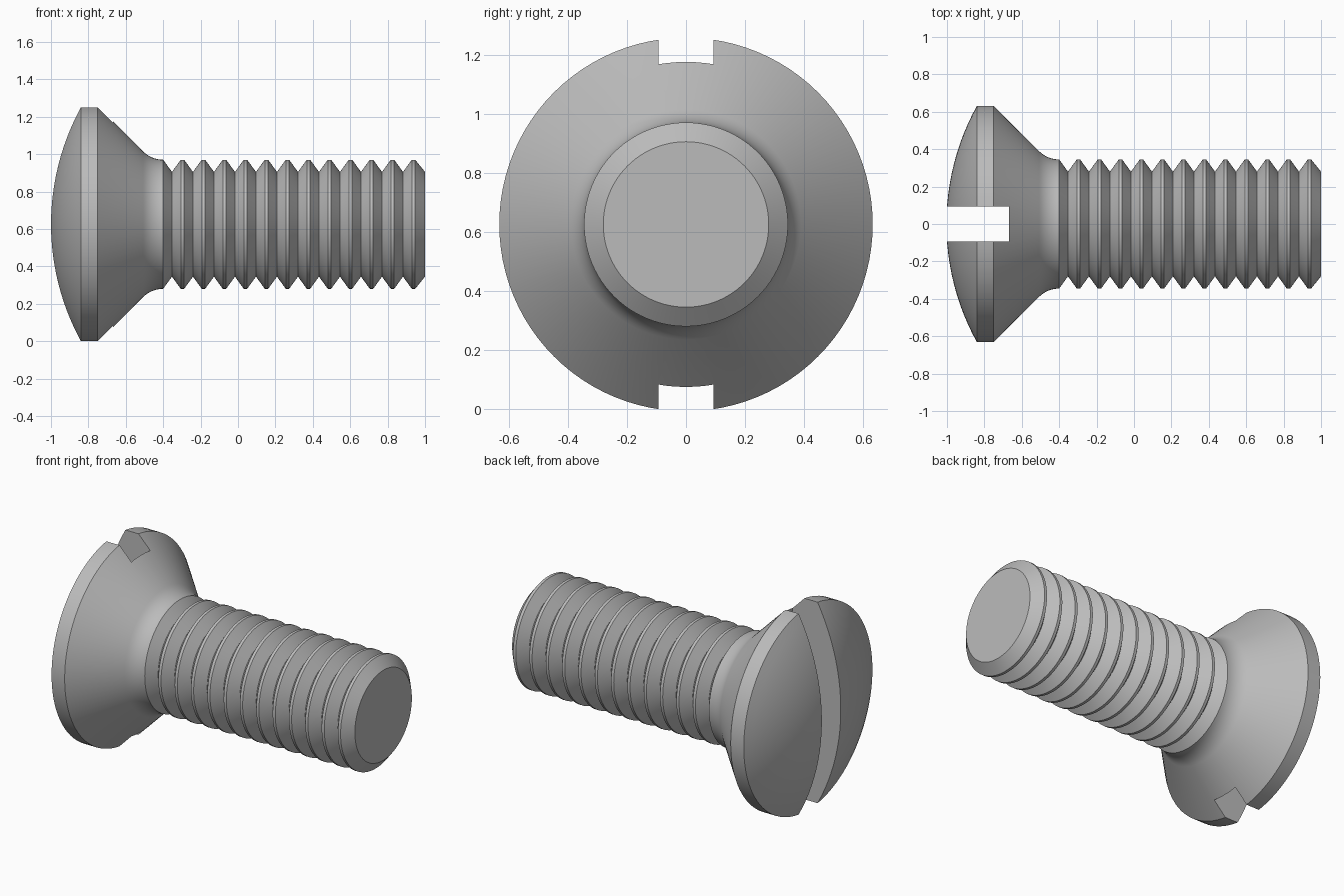
import bpy, bmesh
from math import sin, cos, pi, sqrt, asin, radians
from mathutils import Vector, Matrix

old = bpy.data.objects.get("Cube")
if old:
    bpy.data.objects.remove(old)

AXIS_Z = 0.625        # height of the screw axis
HEAD_R = 0.632
CREST_R, ROOT_R = 0.345, 0.28
SEGMENTS = 96

steel = bpy.data.materials.new("grey steel")
steel.use_nodes = True
colour = (0.5, 0.5, 0.5, 1)
steel.diffuse_color = colour
steel.node_tree.nodes["Principled BSDF"].inputs["Base Color"].default_value = colour

# Domed face: an arc from the axis to the rim
apex, rim = -1.003, -0.84
sag = rim - apex
dome_r = (HEAD_R ** 2 + sag ** 2) / (2 * sag)
sweep = asin(HEAD_R / dome_r)
profile = []
for i in range(13):
    a = sweep * i / 12
    profile.append((apex + dome_r * (1 - cos(a)), dome_r * sin(a)))

# Rim band, then the cone runs into a fillet at the neck
profile.append((-0.75, HEAD_R))
neck_x = -0.40
drop = HEAD_R - CREST_R
fillet_r = (neck_x + 0.75 - drop) / (sqrt(2) - 1)
for i in range(9):
    a = pi / 4 * (1 - i / 8)
    profile.append((neck_x - fillet_r * sin(a), CREST_R + fillet_r * (1 - cos(a))))

# Ring threads: sharp roots and narrow flat crests
pitch, flat = 0.1123, 0.018
for i in range(12):
    crest = -0.297 + pitch * i
    profile += [(crest - pitch / 2, ROOT_R),
                (crest - flat / 2, CREST_R), (crest + flat / 2, CREST_R)]
profile += [(1, ROOT_R), (1, 0)]

# Revolve the profile about the x axis
bm = bmesh.new()
verts = [bm.verts.new((x, 0, r)) for x, r in profile]
edges = [bm.edges.new(pair) for pair in zip(verts, verts[1:])]
bmesh.ops.spin(bm, geom=verts + edges, cent=(0, 0, 0), axis=(1, 0, 0),
               angle=2 * pi, steps=SEGMENTS, use_duplicate=False)
bmesh.ops.remove_doubles(bm, verts=bm.verts, dist=0.0001)
bmesh.ops.recalc_face_normals(bm, faces=bm.faces)
mesh = bpy.data.meshes.new("screw")
bm.to_mesh(mesh)
bm.free()
mesh.materials.append(steel)
screw = bpy.data.objects.new("screw", mesh)
screw.location.z = AXIS_Z
bpy.context.collection.objects.link(screw)

# Straight driver slot across the head
slot_floor, slot_width = -0.668, 0.186
bpy.ops.mesh.primitive_cube_add(size=1, location=(slot_floor - 0.25, 0, AXIS_Z))
cutter = bpy.context.object
cutter.name = "slot_cutter"
cutter.scale = (0.5, slot_width, 2)
cutter.data.materials.append(steel)
cutter.hide_render = True

bpy.ops.object.select_all(action="DESELECT")
screw.select_set(True)
bpy.context.view_layer.objects.active = screw
cut = screw.modifiers.new("slot", "BOOLEAN")
cut.operation = "DIFFERENCE"
cut.solver = "EXACT"
cut.object = cutter
bpy.ops.object.modifier_apply(modifier=cut.name)
bpy.data.objects.remove(cutter)

bpy.ops.object.shade_smooth_by_angle(angle=radians(25))
